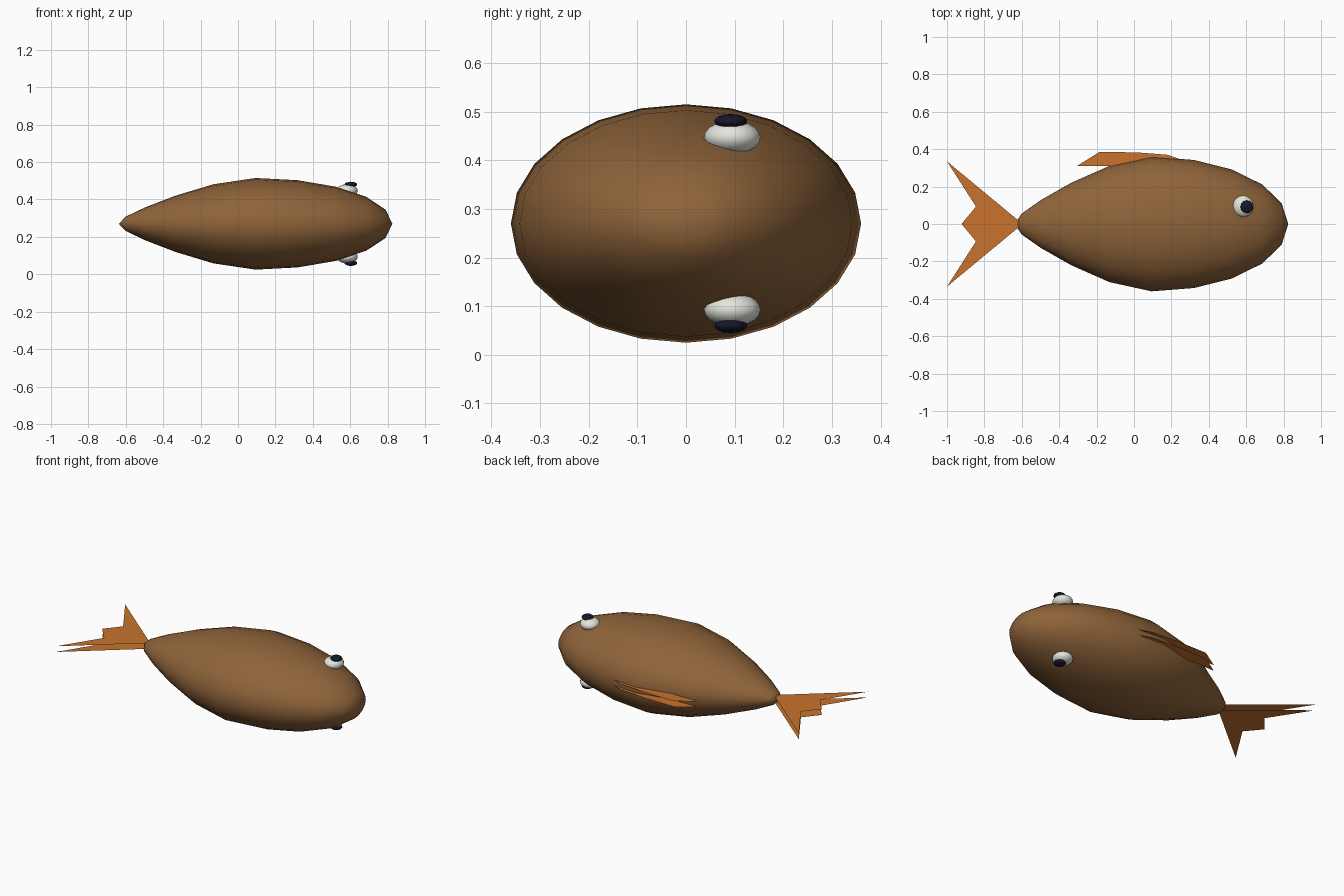
import bpy, bmesh, math
from mathutils import Matrix, Vector

if "Cube" in bpy.data.objects:
    bpy.data.objects.remove(bpy.data.objects["Cube"])

MID = 0.27  # height of the fish's mirror plane


def material(name, rgb):
    m = bpy.data.materials.new(name)
    m.diffuse_color = (*rgb, 1)
    m.use_nodes = True
    m.node_tree.nodes["Principled BSDF"].inputs["Base Color"].default_value = m.diffuse_color
    return m


brown = material("brown skin", (0.275, 0.127, 0.042))
orange = material("orange fin", (0.58, 0.17, 0.027))
white = material("eye white", (0.78, 0.78, 0.72))
navy = material("dark pupil", (0.008, 0.008, 0.025))


def add_object(name, bm, mat, smooth=False):
    me = bpy.data.meshes.new(name)
    bm.to_mesh(me)
    bm.free()
    me.materials.append(mat)
    for p in me.polygons:
        p.use_smooth = smooth
    ob = bpy.data.objects.new(name, me)
    bpy.context.collection.objects.link(ob)
    return ob


def ellipsoid(name, centre, radii, mat, seg, rings, axis_turn=None, taper=0.0):
    bm = bmesh.new()
    bmesh.ops.create_uvsphere(bm, u_segments=seg, v_segments=rings, radius=1)
    if axis_turn:
        bmesh.ops.transform(bm, matrix=axis_turn, verts=bm.verts)
    for v in bm.verts:
        # optional narrowing toward the tail
        k = 1 - taper * max(0.0, -v.co.x) ** 1.5
        v.co = Vector((centre[0] + radii[0] * v.co.x,
                       centre[1] + radii[1] * v.co.y * k,
                       centre[2] + radii[2] * v.co.z * k))
    return add_object(name, bm, mat, True)


def fin(name, outline, half_gap):
    # two open parallel sheets, one on each side of the mirror plane
    bm = bmesh.new()
    for side in (1, -1):
        f = bm.faces.new([bm.verts.new((x, y, MID + side * half_gap)) for x, y in outline])
        f.normal_update()
        if f.normal.z * side < 0:
            f.normal_flip()
    bmesh.ops.triangulate(bm, faces=bm.faces)
    return add_object(name, bm, orange)


# Body: sphere with poles at nose and tail
ellipsoid("body", (0.094, 0, MID), (0.731, 0.36, 0.245), brown, 24, 10,
          Matrix.Rotation(math.pi / 2, 4, 'Y'), 0.54)

# Eyes on both flanks
for side, label in ((1, "upper"), (-1, "lower")):
    ellipsoid(label + "_eye", (0.584, 0.095, MID + side * 0.177), (0.056, 0.058, 0.035), white, 16, 10)
    ellipsoid(label + "_pupil", (0.603, 0.092, MID + side * 0.21), (0.034, 0.034, 0.015), navy, 12, 8)

# Forked tail
fin("tail_fin", [(-0.61, 0.012), (-1.0, 0.335), (-0.845, 0.093), (-0.922, 0),
                 (-0.845, -0.093), (-1.0, -0.335), (-0.61, -0.012)], 0.0175)

# Back fin
fin("back_fin", [(-0.305, 0.31), (-0.185, 0.385), (0.015, 0.383),
                 (0.18, 0.37), (0.28, 0.335), (0.28, 0.31)], 0.0175)
